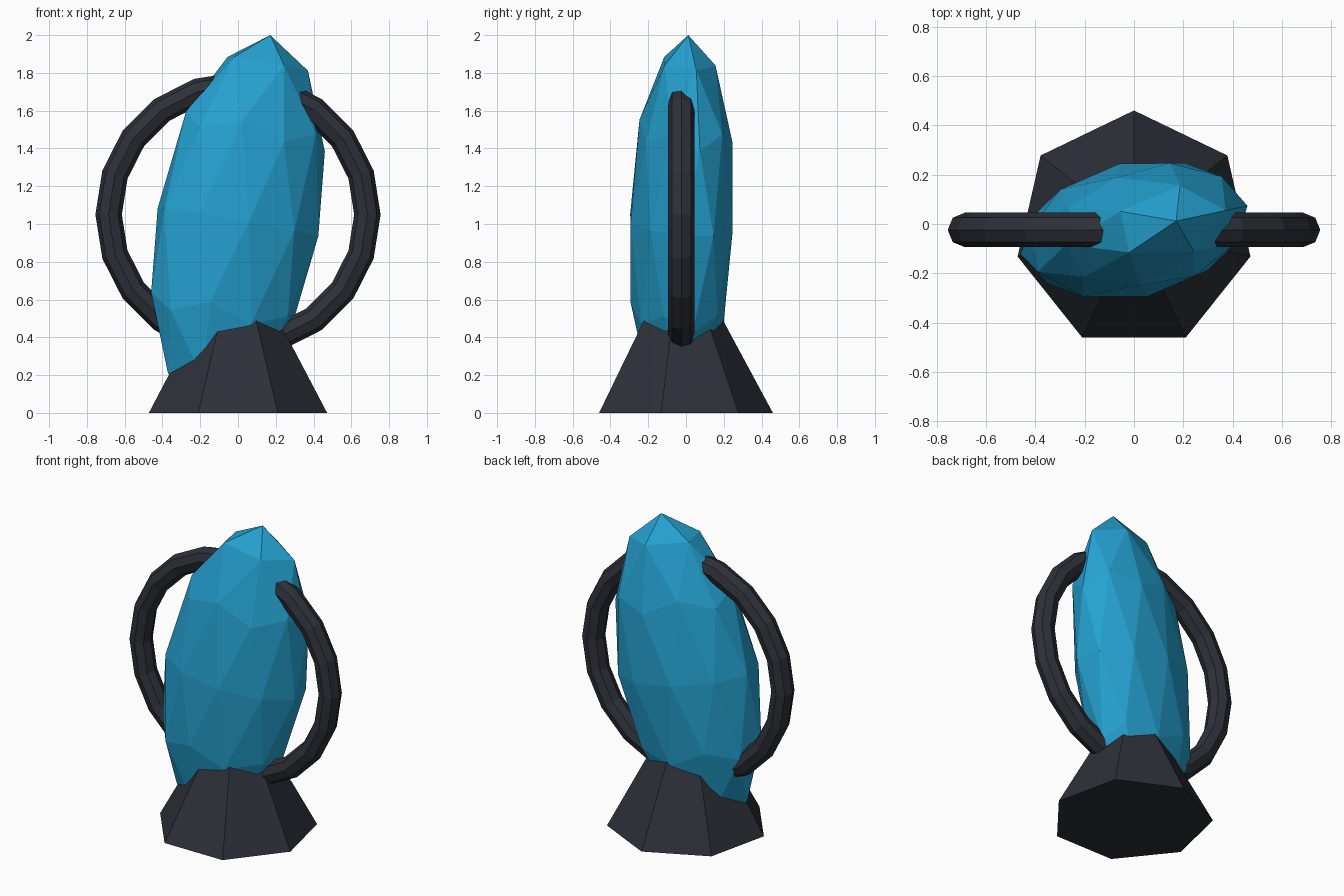
import bpy
from math import radians

if "Cube" in bpy.data.objects:
    bpy.data.objects.remove(bpy.data.objects["Cube"])

CY = -0.024  # shared depth of all part centres


def paint(name, color):
    obj = bpy.context.object
    obj.name = name
    mat = bpy.data.materials.new(name + "_material")
    mat.diffuse_color = color
    mat.use_nodes = True
    mat.node_tree.nodes["Principled BSDF"].inputs["Base Color"].default_value = mat.diffuse_color
    obj.data.materials.append(mat)
    return obj


DARK = (0.026, 0.030, 0.040, 1)
BLUE = (0.018, 0.36, 0.64, 1)

# Seven-sided tapered base, its top hidden inside the crystal
bpy.ops.mesh.primitive_cone_add(vertices=7, radius1=0.484, radius2=0.161,
                                depth=0.6, location=(0, CY, 0.3))
paint("base", DARK)

# Upright ring passing through the crystal
bpy.ops.mesh.primitive_torus_add(major_segments=20, minor_segments=8,
                                 major_radius=0.685, minor_radius=0.07,
                                 location=(0, CY, 1.05),
                                 rotation=(radians(90), 0, 0))
paint("ring", DARK)

# Faceted crystal, stretched, leaning and slightly turned
bpy.ops.mesh.primitive_ico_sphere_add(subdivisions=2, radius=1,
                                      location=(0, CY, 1.01),
                                      rotation=(0, radians(10), radians(12)))
crystal = paint("crystal", BLUE)
crystal.scale = (0.445, 0.275, 1.005)
